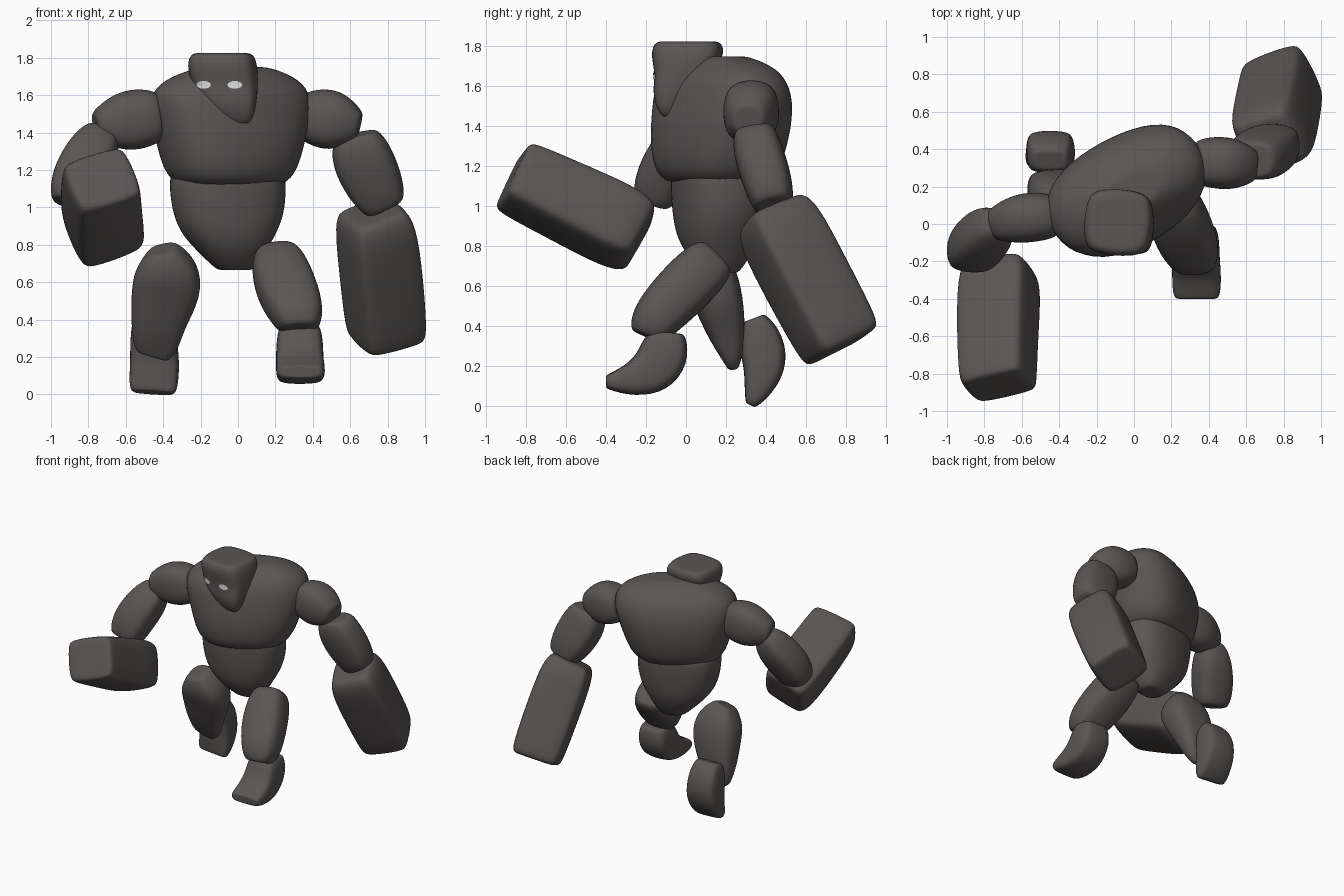
import bpy, bmesh, math
from mathutils import Vector
from mathutils.bvhtree import BVHTree


def material(name, rgb):
    m = bpy.data.materials.new(name)
    m.diffuse_color = (*rgb, 1)
    return m


STONE = material("dark stone", (0.10, 0.092, 0.088))
GLOW = material("pale eye", (0.75, 0.75, 0.75))


def finish(name, bm, mat):
    me = bpy.data.meshes.new(name)
    bm.to_mesh(me)
    bm.free()
    me.materials.append(mat)
    for p in me.polygons:
        p.use_smooth = True
    ob = bpy.data.objects.new(name, me)
    bpy.context.collection.objects.link(ob)
    return ob


def loft(name, rings, u, n=2.6, axis=None, sides=12):
    """Superellipse rings (x, y, z, half width, half depth) skinned and subdivided.
    u is the width direction; axis fixes the ring normal, else it follows the path."""
    bm = bmesh.new()
    u = Vector(u)
    pts = [Vector(r[:3]) for r in rings]
    loops = []

    def add(c, a, b, uu, vv):
        loop = []
        for k in range(sides):
            t = 2 * math.pi * k / sides
            cs, sn = math.cos(t), math.sin(t)
            p = math.copysign(abs(cs) ** (2 / n), cs) * a
            q = math.copysign(abs(sn) ** (2 / n), sn) * b
            loop.append(bm.verts.new(c + uu * p + vv * q))
        loops.append(loop)

    last = len(rings) - 1
    for i, (c, r) in enumerate(zip(pts, rings)):
        t = Vector(axis) if axis else pts[min(i + 1, last)] - pts[max(i - 1, 0)]
        t.normalize()
        uu = (u - t * u.dot(t)).normalized()
        vv = t.cross(uu)
        a, b = r[3] * 1.035, r[4] * 1.035      # allow for subdivision shrinkage
        if i == 0:
            add(c, a * .7, b * .7, uu, vv)
        add(c, a, b, uu, vv)
        if i == last:
            add(c, a * .7, b * .7, uu, vv)
    for l0, l1 in zip(loops, loops[1:]):
        for k in range(sides):
            j = (k + 1) % sides
            bm.faces.new((l0[k], l0[j], l1[j], l1[k]))
    bm.faces.new(loops[0])
    bm.faces.new(loops[-1])
    bmesh.ops.recalc_face_normals(bm, faces=bm.faces)
    ob = finish(name, bm, STONE)
    s = ob.modifiers.new("smooth", 'SUBSURF')
    s.levels = s.render_levels = 2
    return ob


def turn(deg):
    return (math.cos(math.radians(deg)), math.sin(math.radians(deg)), 0)


UP, X = (0, 0, 1), (1, 0, 0)

# Torso, twisted about the vertical
loft("chest", [(-.04, .15, 1.12, .29, .22), (-.04, .155, 1.19, .36, .28),
               (-.04, .17, 1.36, .41, .30), (-.04, .185, 1.50, .45, .285),
               (-.04, .18, 1.62, .455, .25), (-.03, .19, 1.70, .36, .18),
               (-.02, .17, 1.75, .20, .10)], turn(29), 2.6, UP)
loft("abdomen", [(-.055, .16, 1.20, .31, .22), (-.055, .16, 1.10, .315, .225),
                 (-.05, .16, .96, .30, .215), (-.05, .16, .85, .25, .20),
                 (-.03, .165, .75, .17, .155), (-.015, .18, .665, .10, .08)],
     turn(15), 2.5, UP)

# Head tapering to the chin
head = loft("head", [(-.085, .01, 1.825, .165, .165), (-.085, .01, 1.76, .187, .185),
                     (-.07, -.015, 1.66, .175, .135), (-.05, -.06, 1.58, .15, .105),
                     (-.008, -.085, 1.50, .095, .065), (.005, -.085, 1.45, .055, .035)],
            turn(-4), 3.6, UP)

# Eyes: thin ovals laid on the face
bpy.context.view_layer.update()
tree = BVHTree.FromObject(head, bpy.context.evaluated_depsgraph_get())
for side, ex in (("right", -.184), ("left", -.017)):
    bm = bmesh.new()

    def on_face(x, z):
        hit = tree.ray_cast(Vector((x, -1, z)), Vector((0, 1, 0)))[0]
        y = min(hit.y, -.10) if hit else -.10
        return bm.verts.new((x, y - .005, z))

    mid = on_face(ex, 1.655)
    rim = [on_face(ex + .039 * math.cos(math.tau * k / 16),
                   1.655 + .021 * math.sin(math.tau * k / 16)) for k in range(16)]
    for k in range(16):
        bm.faces.new((mid, rim[k], rim[(k + 1) % 16]))
    finish(side + "_eye", bm, GLOW)

# Right arm, swung forward
loft("right_shoulder", [(-.41, .04, 1.49, .13, .11), (-.52, .04, 1.475, .165, .135),
                        (-.64, .025, 1.455, .155, .13), (-.76, -.005, 1.43, .085, .085)], UP)
loft("right_upper_arm", [(-.72, .01, 1.41, .09, .08), (-.77, -.03, 1.31, .14, .13),
                         (-.86, -.13, 1.14, .15, .13), (-.885, -.17, 1.02, .12, .10)], X, 3)
loft("right_forearm", [(-.71, -.225, .84, .165, .155), (-.72, -.32, .89, .195, .185),
                       (-.73, -.56, 1.005, .192, .175), (-.73, -.81, 1.125, .185, .165),
                       (-.725, -.87, 1.155, .175, .155)], (.93, .05, .36), 6)

# Left arm, swung back
loft("left_shoulder", [(.33, .33, 1.49, .12, .12), (.43, .33, 1.48, .16, .14),
                       (.54, .32, 1.46, .16, .14), (.65, .31, 1.435, .08, .085)], UP)
loft("left_upper_arm", [(.63, .34, 1.39, .12, .10), (.65, .355, 1.29, .165, .125),
                        (.73, .41, 1.12, .16, .125), (.79, .44, 1.00, .115, .10)], X, 3)
loft("left_forearm", [(.72, .425, .98, .145, .15), (.735, .46, .91, .185, .19),
                      (.765, .60, .64, .19, .188), (.79, .745, .37, .185, .185),
                      (.795, .785, .295, .172, .172)], (.9, .25, .42), 6)

# Right leg, trailing
loft("right_thigh", [(-.40, .06, .78, .08, .09), (-.375, .10, .68, .17, .14),
                     (-.38, .155, .56, .19, .13), (-.43, .20, .38, .145, .10),
                     (-.44, .23, .25, .12, .055), (-.455, .235, .20, .085, .03)], X, 3)
loft("right_shin_and_foot", [(-.45, .34, .44, .10, .06), (-.45, .37, .36, .12, .10),
                             (-.45, .39, .26, .125, .115), (-.445, .39, .17, .13, .10),
                             (-.45, .355, .07, .13, .065), (-.455, .325, .01, .12, .03)], X, 4)

# Left leg, stepping forward
loft("left_thigh", [(.20, .15, .75, .11, .11), (.215, .09, .69, .15, .14),
                    (.265, -.05, .55, .165, .14), (.325, -.17, .42, .14, .12),
                    (.33, -.20, .35, .10, .085)], X, 3)
loft("left_shin_and_foot", [(.33, -.09, .37, .11, .09), (.33, -.105, .26, .125, .13),
                            (.33, -.165, .17, .125, .125), (.335, -.28, .125, .13, .08),
                            (.335, -.40, .12, .125, .035)], X, 4)
